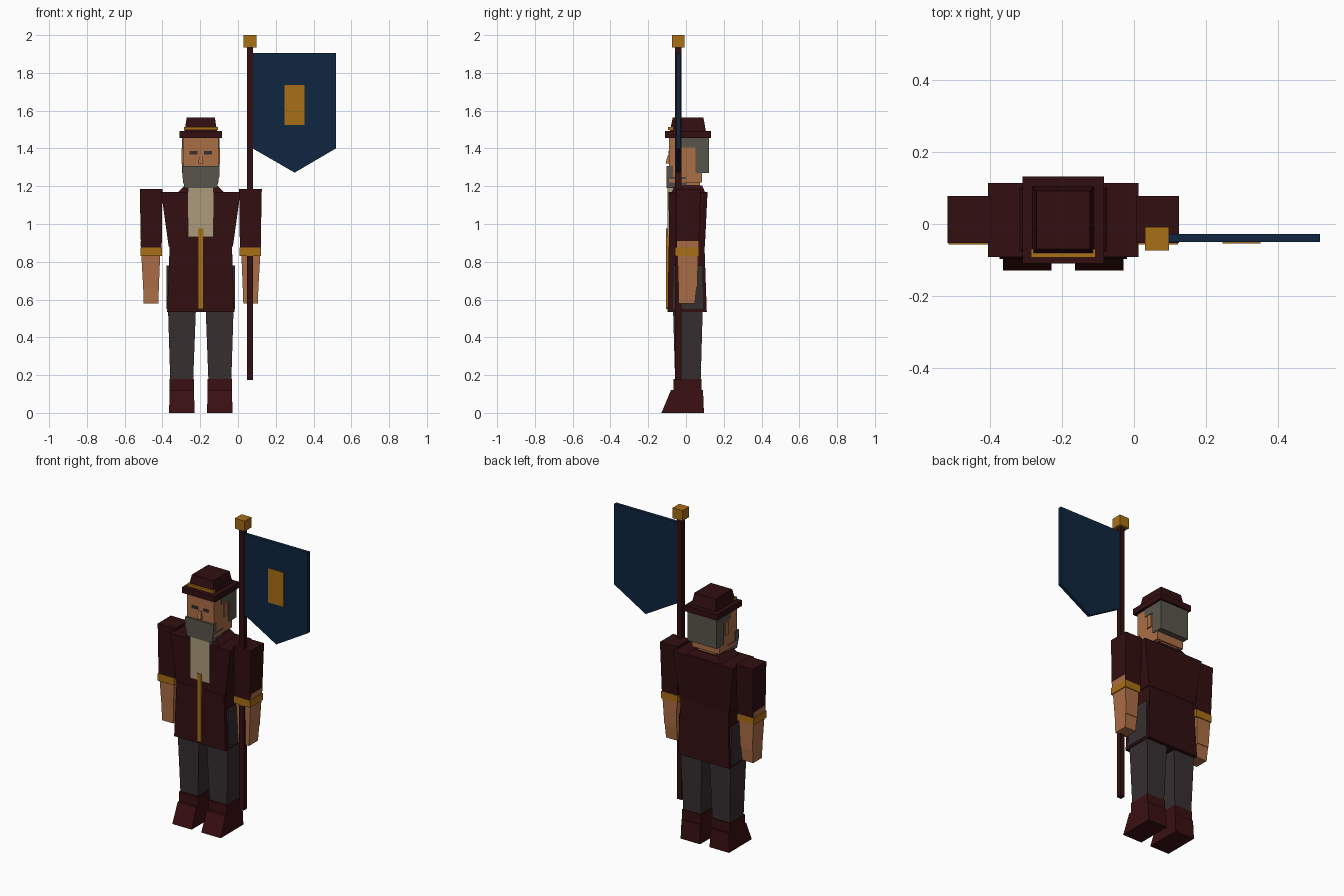
import bpy
import bmesh

if "Cube" in bpy.data.objects:
    bpy.data.objects.remove(bpy.data.objects["Cube"], do_unlink=True)


def material(name, r, g, b):
    m = bpy.data.materials.new(name)
    m.use_nodes = True
    m.diffuse_color = (r, g, b, 1)
    m.node_tree.nodes["Principled BSDF"].inputs["Base Color"].default_value = (r, g, b, 1)
    return m


MAROON = material("maroon cloth", 0.031, 0.0045, 0.0055)
LEATHER = material("boot leather", 0.042, 0.005, 0.006)
GOLD = material("gold", 0.39, 0.156, 0.008)
SKIN = material("skin", 0.41, 0.156, 0.061)
NAVY = material("navy cloth", 0.0044, 0.0194, 0.051)
BEIGE = material("shirt beige", 0.41, 0.33, 0.2)
HAIR = material("grey hair", 0.098, 0.091, 0.069)
TROUSER = material("charcoal cloth", 0.037, 0.028, 0.03)

CX = -0.197  # centre line of the figure


def build(name, mat, bottom, top):
    """Closed solid from two matching outlines."""
    bm = bmesh.new()
    a = [bm.verts.new(p) for p in bottom]
    b = [bm.verts.new(p) for p in top]
    n = len(a)
    bm.faces.new(a)
    bm.faces.new(b)
    for i in range(n):
        j = (i + 1) % n
        bm.faces.new((a[i], a[j], b[j], b[i]))
    bmesh.ops.recalc_face_normals(bm, faces=bm.faces)
    me = bpy.data.meshes.new(name)
    bm.to_mesh(me)
    bm.free()
    me.materials.append(mat)
    ob = bpy.data.objects.new(name, me)
    bpy.context.scene.collection.objects.link(ob)
    return ob


def block(name, mat, z0, z1, low, high=None, side=1, origin=CX):
    """Tapered box; low and high are (x0, x1, y0, y1) about the origin."""
    def ring(r, z):
        x0, x1, y0, y1 = r
        return [(origin + side * x, y, z)
                for x, y in ((x0, y0), (x1, y0), (x1, y1), (x0, y1))]
    return build(name, mat, ring(low, z0), ring(high or low, z1))


def centred(name, mat, z0, z1, w0, ys0, w1=None, ys1=None):
    w1 = w0 if w1 is None else w1
    return block(name, mat, z0, z1, (-w0, w0, *ys0), (-w1, w1, *(ys1 or ys0)))


# Limbs, built once per side
for side, label in ((1, "left"), (-1, "right")):
    def limb(part, mat, z0, z1, low, high=None):
        block(f"{label}_{part}", mat, z0, z1, low, high, side)

    limb("foot", LEATHER, 0, 0.12, (0.033, 0.168, -0.13, 0.095), (0.036, 0.165, -0.08, 0.09))
    limb("boot_shaft", LEATHER, 0.12, 0.18, (0.036, 0.165, -0.065, 0.083))
    limb("trouser_leg", TROUSER, 0.18, 0.6, (0.04, 0.162, -0.058, 0.078), (0.024, 0.175, -0.07, 0.09))
    limb("sleeve", MAROON, 0.875, 1.185, (0.207, 0.317, -0.053, 0.068), (0.203, 0.323, -0.053, 0.078))
    limb("cuff", GOLD, 0.83, 0.875, (0.206, 0.32, -0.057, 0.07))
    limb("forearm", SKIN, 0.665, 0.91, (0.222, 0.305, -0.04, 0.06), (0.212, 0.3195, -0.048, 0.066))
    limb("hand", SKIN, 0.58, 0.665, (0.225, 0.302, -0.04, 0.047), (0.222, 0.305, -0.04, 0.056))
    limb("eye", TROUSER, 1.368, 1.386, (0.018, 0.06, -0.093, -0.085))
    limb("ear", SKIN, 1.32, 1.4, (0.09, 0.102, 0.0, 0.035))

# Coat, hips and shirt
centred("hips", TROUSER, 0.55, 0.78, 0.181, (-0.07, 0.09))
centred("coat_skirt", MAROON, 0.535, 0.88, 0.178, (-0.097, 0.11), 0.165, (-0.092, 0.098))
centred("coat_body", MAROON, 0.88, 1.17, 0.17, (-0.09, 0.1), 0.21, (-0.092, 0.114))
centred("collar", MAROON, 1.17, 1.205, 0.12, (-0.075, 0.1), 0.085, (-0.06, 0.085))
centred("shirt_front", BEIGE, 0.93, 1.19, 0.068, (-0.099, -0.06))
centred("coat_trim", GOLD, 0.55, 0.975, 0.014, (-0.105, -0.08))

# Head
centred("neck", SKIN, 1.15, 1.25, 0.06, (-0.04, 0.075))
centred("head", SKIN, 1.22, 1.46, 0.095, (-0.09, 0.085))
centred("nose", SKIN, 1.32, 1.365, 0.014, (-0.108, -0.08), 0.007, (-0.096, -0.08))
centred("beard_front", HAIR, 1.25, 1.307, 0.098, (-0.102, -0.07))
centred("beard_lower", HAIR, 1.19, 1.25, 0.086, (-0.102, 0.0), 0.097, (-0.102, 0.0))
centred("hair_back", HAIR, 1.27, 1.457, 0.1, (0.05, 0.122))
centred("hair_top", HAIR, 1.405, 1.457, 0.099, (-0.025, 0.06))

# Hat
centred("hat_brim", MAROON, 1.455, 1.492, 0.113, (-0.11, 0.133))
centred("hat_crown", MAROON, 1.492, 1.565, 0.086, (-0.085, 0.105), 0.074, (-0.07, 0.092))
centred("hat_band", GOLD, 1.497, 1.513, 0.09, (-0.094, -0.07))

# Standard: pole, finial, pointed banner and emblem
PX, PY = 0.064, -0.041
block("pole", MAROON, 0.175, 1.94, (-0.016, 0.016, PY - 0.016, PY + 0.016), origin=PX)
block("finial", GOLD, 1.935, 2.0, (-0.034, 0.034, PY - 0.033, PY + 0.033), origin=PX)
outline = ((0.078, 1.905), (0.518, 1.905), (0.518, 1.4), (0.3, 1.272), (0.078, 1.4))
build("banner", NAVY, [(x, -0.05, z) for x, z in outline], [(x, -0.028, z) for x, z in outline])
block("banner_emblem", GOLD, 1.523, 1.737, (-0.053, 0.053, -0.054, -0.048), origin=0.3)
